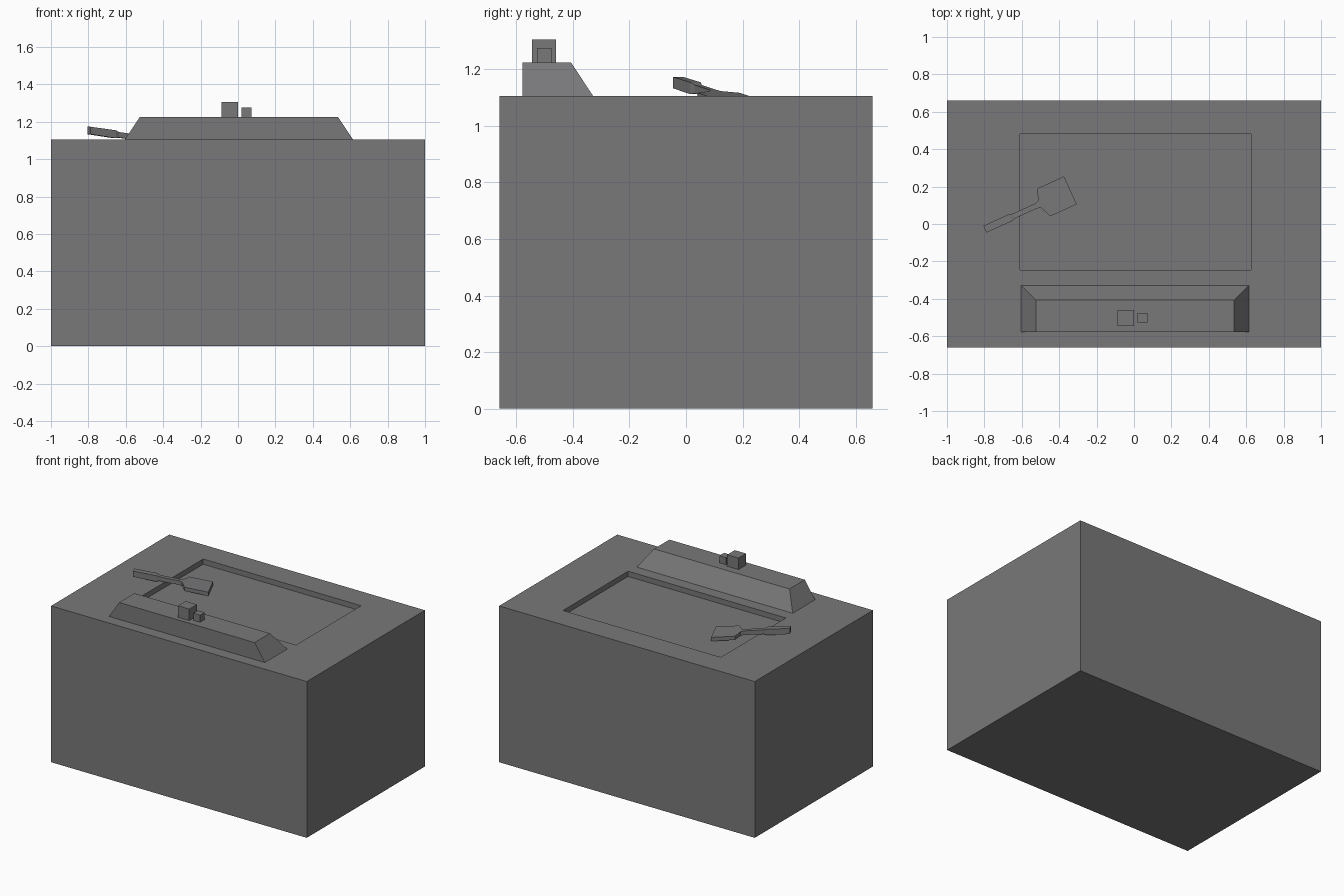
import bpy, bmesh
from mathutils import Matrix
from math import radians

if "Cube" in bpy.data.objects:
    bpy.data.objects.remove(bpy.data.objects["Cube"])

grey = bpy.data.materials.new("mid grey")
grey.diffuse_color = (0.19, 0.19, 0.195, 1)
grey.use_nodes = True
grey.node_tree.nodes["Principled BSDF"].inputs["Base Color"].default_value = grey.diffuse_color


def rect(x0, x1, y0, y1, z):
    return [(x0, y0, z), (x1, y0, z), (x1, y1, z), (x0, y1, z)]


def loft(name, rings, matrix=None):
    """Skin four-sided rings in order and cap both ends."""
    bm = bmesh.new()
    loops = [[bm.verts.new(p) for p in ring] for ring in rings]
    for a, b in zip(loops, loops[1:]):
        for i in range(4):
            j = (i + 1) % 4
            bm.faces.new((a[i], a[j], b[j], b[i]))
    bm.faces.new(loops[0][::-1])
    bm.faces.new(loops[-1])
    bmesh.ops.recalc_face_normals(bm, faces=bm.faces)
    mesh = bpy.data.meshes.new(name)
    bm.to_mesh(mesh)
    bm.free()
    mesh.materials.append(grey)
    obj = bpy.data.objects.new(name, mesh)
    bpy.context.collection.objects.link(obj)
    if matrix:
        obj.matrix_world = matrix
    return obj


TOP, FLOOR, LEDGE = 1.105, 1.068, 1.225

# Counter block with a recessed cooking plate
loft("counter", [
    rect(-1, 1, -0.66, 0.66, 0),
    rect(-1, 1, -0.66, 0.66, TOP),
    rect(-0.61, 0.625, -0.245, 0.482, TOP),
    rect(-0.61, 0.625, -0.245, 0.482, FLOOR),
])

# Raised front ledge, sloped at the ends and back
loft("front_ledge", [
    rect(-0.605, 0.615, -0.578, -0.328, TOP),
    rect(-0.525, 0.535, -0.578, -0.407, LEDGE),
])

# Small blocks standing on the ledge
loft("large_block", [rect(-0.088, 0, -0.545, -0.46, z) for z in (LEDGE, 1.306)])
loft("small_block", [rect(0.02, 0.072, -0.527, -0.475, z) for z in (LEDGE, 1.275)])

# Spatula: (distance along, half width, bottom z, top z), from grip to blade tip
sections = [
    (0.000, 0.020, 1.133, 1.173),
    (0.150, 0.020, 1.112, 1.154),
    (0.170, 0.014, 1.115, 1.145),
    (0.300, 0.014, 1.098, 1.127),
    (0.320, 0.020, 1.094, 1.123),
    (0.347, 0.082, 1.090, 1.117),
    (0.502, 0.082, 1.069, 1.095),
]
loft("spatula",
     [[(u, -w, lo), (u, w, lo), (u, w, hi), (u, -w, hi)] for u, w, lo, hi in sections],
     Matrix.Translation((-0.797, -0.028, 0)) @ Matrix.Rotation(radians(24.5), 4, 'Z'))
